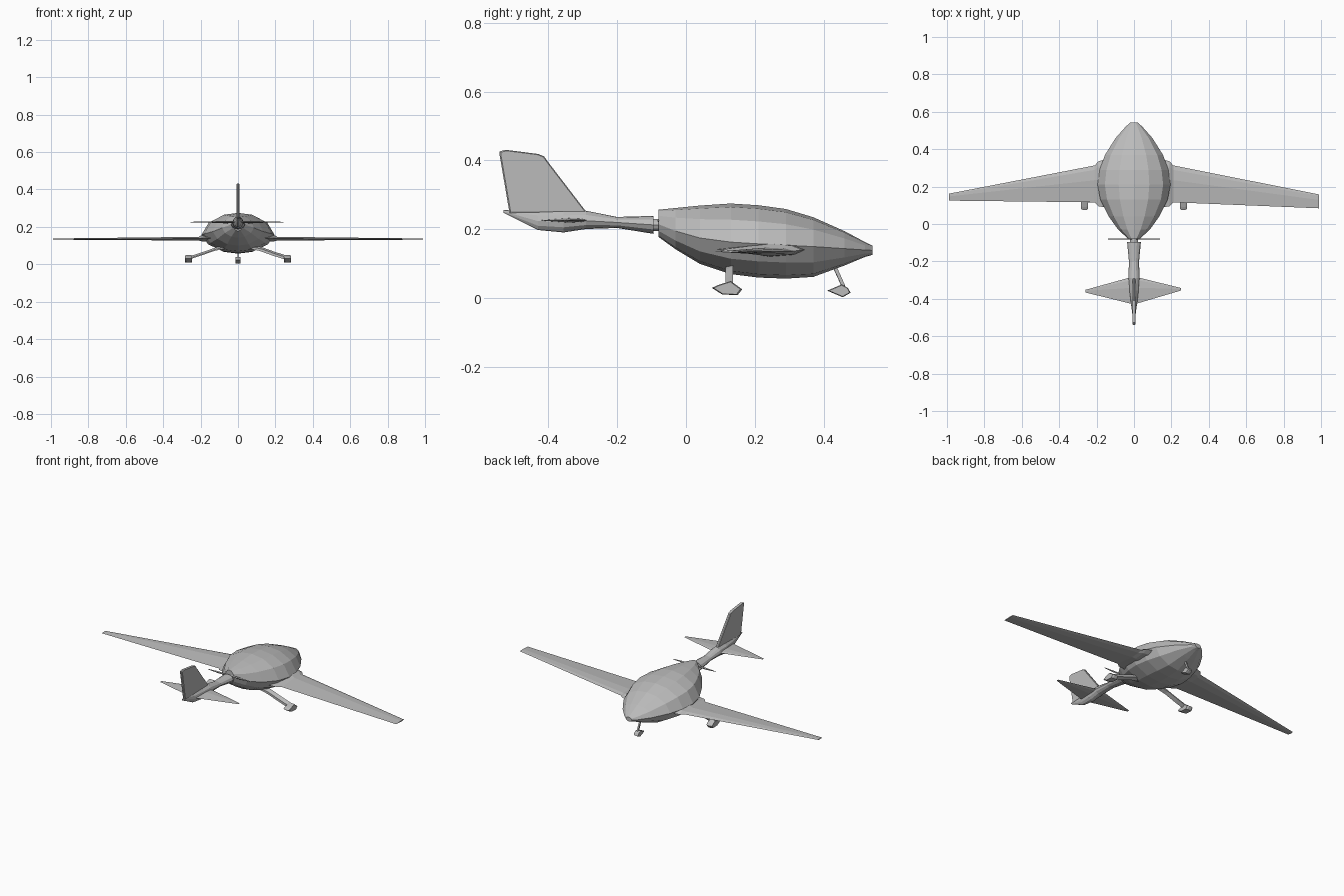
import bpy, bmesh
from mathutils import Vector

cube = bpy.data.objects.get("Cube")
if cube:
    bpy.data.objects.remove(cube)

grey = bpy.data.materials.new("airframe_grey")
grey.use_nodes = True
grey.diffuse_color = (0.5, 0.5, 0.5, 1)
grey.node_tree.nodes["Principled BSDF"].inputs["Base Color"].default_value = (0.5, 0.5, 0.5, 1)


def loft(name, rings):
    """Skin a series of equal-count rings and cap both ends."""
    bm = bmesh.new()
    rows = [[bm.verts.new(p) for p in ring] for ring in rings]
    n = len(rows[0])
    for a, b in zip(rows, rows[1:]):
        for i in range(n):
            j = (i + 1) % n
            bm.faces.new((a[i], a[j], b[j], b[i]))
    bm.faces.new(rows[0])
    bm.faces.new(rows[-1])
    bmesh.ops.remove_doubles(bm, verts=bm.verts, dist=0.0005)
    bmesh.ops.recalc_face_normals(bm, faces=bm.faces)
    mesh = bpy.data.meshes.new(name)
    bm.to_mesh(mesh)
    bm.free()
    mesh.materials.append(grey)
    obj = bpy.data.objects.new(name, mesh)
    bpy.context.collection.objects.link(obj)
    return obj


HALF = [(0, 1), (.42, .91), (.8, .58), (1, 0), (.82, -.52), (.42, -.9), (0, -1)]
SECTION = HALF + [(-x, z) for x, z in HALF[-2:0:-1]]


def body(name, stations):
    """Stations along y: (y, half width, bottom, waist, top)."""
    return loft(name, [[(w * x, y, mid + z * ((top - mid) if z > 0 else (mid - low)))
                        for x, z in SECTION] for y, w, low, mid, top in stations])


def airfoil(x, lead, trail, z, thick):
    """Six-sided wing section at span position x."""
    chord = lead - trail
    shape = [(0, 0), (.12, .7), (.4, 1), (1, 0), (.4, -1), (.12, -.7)]
    return [(x, lead - chord * f, z + thick * h) for f, h in shape]


def slab(name, outline, x, thick, inset=0.0):
    """Side outline (y, z) given a width, with optionally drawn-in faces."""
    cy = sum(p[0] for p in outline) / len(outline)
    cz = sum(p[1] for p in outline) / len(outline)

    def ring(dx, s):
        return [(x + dx, cy + (y - cy) * s, cz + (z - cz) * s) for y, z in outline]
    return loft(name, [ring(-thick, 1 - inset), ring(-thick * .5, 1),
                       ring(thick * .5, 1), ring(thick, 1 - inset)])


def strut(name, points, half_x, half_y, half_z):
    """Rectangular leg swept through points."""
    return loft(name, [[(x + sx * half_x, y + sy * half_y, z + (sx + sy) * 0.5 * half_z)
                        for sx, sy in ((-1, -1), (1, -1), (1, 1), (-1, 1))]
                       for x, y, z in points])


# Egg-shaped cabin
body("fuselage", [
    (-.08, .03, .178, .215, .257), (-.03, .085, .142, .195, .262),
    (.04, .135, .100, .175, .269), (.13, .180, .070, .163, .275),
    (.21, .195, .060, .158, .270), (.29, .184, .057, .154, .259),
    (.37, .155, .062, .150, .235), (.46, .098, .095, .144, .195),
    (.52, .045, .120, .140, .163), (.542, .020, .126, .139, .152)])

# Tail boom with its collar
body("tail_collar", [(-.10, .022, .195, .212, .230), (-.07, .022, .195, .212, .230)])
body("tail_boom", [
    (-.53, .002, .248, .252, .256), (-.43, .016, .198, .224, .252),
    (-.355, .027, .191, .222, .254), (-.29, .030, .201, .225, .254),
    (-.20, .027, .204, .220, .236), (-.095, .037, .187, .213, .239)])

# Wings, the two panels sweeping slightly differently
for name, side, tip_lead, tip_trail in (("left_wing", 1, .158, .084),
                                        ("right_wing", -1, .162, .125)):
    loft(name, [airfoil(side * .10, .36, .08, .142, .024),
                airfoil(side * .19, .335, .095, .140, .018),
                airfoil(side * .21, .313, .116, .137, .010),
                airfoil(side * .99, tip_lead, tip_trail, .135, .003)])

# Tailplane and fin
loft("tailplane", [airfoil(-.26, -.352, -.366, .226, .001),
                   airfoil(0, -.280, -.430, .226, .007),
                   airfoil(.25, -.342, -.356, .226, .001)])
slab("tail_fin", [(-.285, .245), (-.40, .395), (-.412, .412), (-.43, .419),
                  (-.525, .431), (-.541, .426), (-.541, .415), (-.512, .245)],
     0, .008, .05)

# Pusher propeller
loft("propeller", [[(x, -.08 + .003 * a, .225 + w * b)
                    for a, b in ((-1, 0), (0, 1), (1, 0), (0, -1))]
                   for x, w in ((-.14, .002), (-.07, .006), (0, .004), (.07, .006), (.14, .002))])

# Main landing gear
POD = [(.075, .030), (.105, .011), (.150, .009), (.163, .026), (.130, .050), (.092, .038)]
for name, s in (("left", 1), ("right", -1)):
    strut(name + "_main_leg", [(s * .06, .125, .094), (s * .12, .125, .082),
                               (s * .19, .125, .057), (s * .262, .125, .034)],
          .006, .011, .010)
    slab(name + "_wheel_pod", POD, s * .264, .019, .12)

# Nose gear
strut("nose_leg", [(0, .430, .095), (0, .457, .035)], .004, .005, .002)
slab("nose_wheel_pod", [(.410, .022), (.455, .003), (.478, .016), (.470, .030),
                        (.452, .040)], 0, .014, .12)
